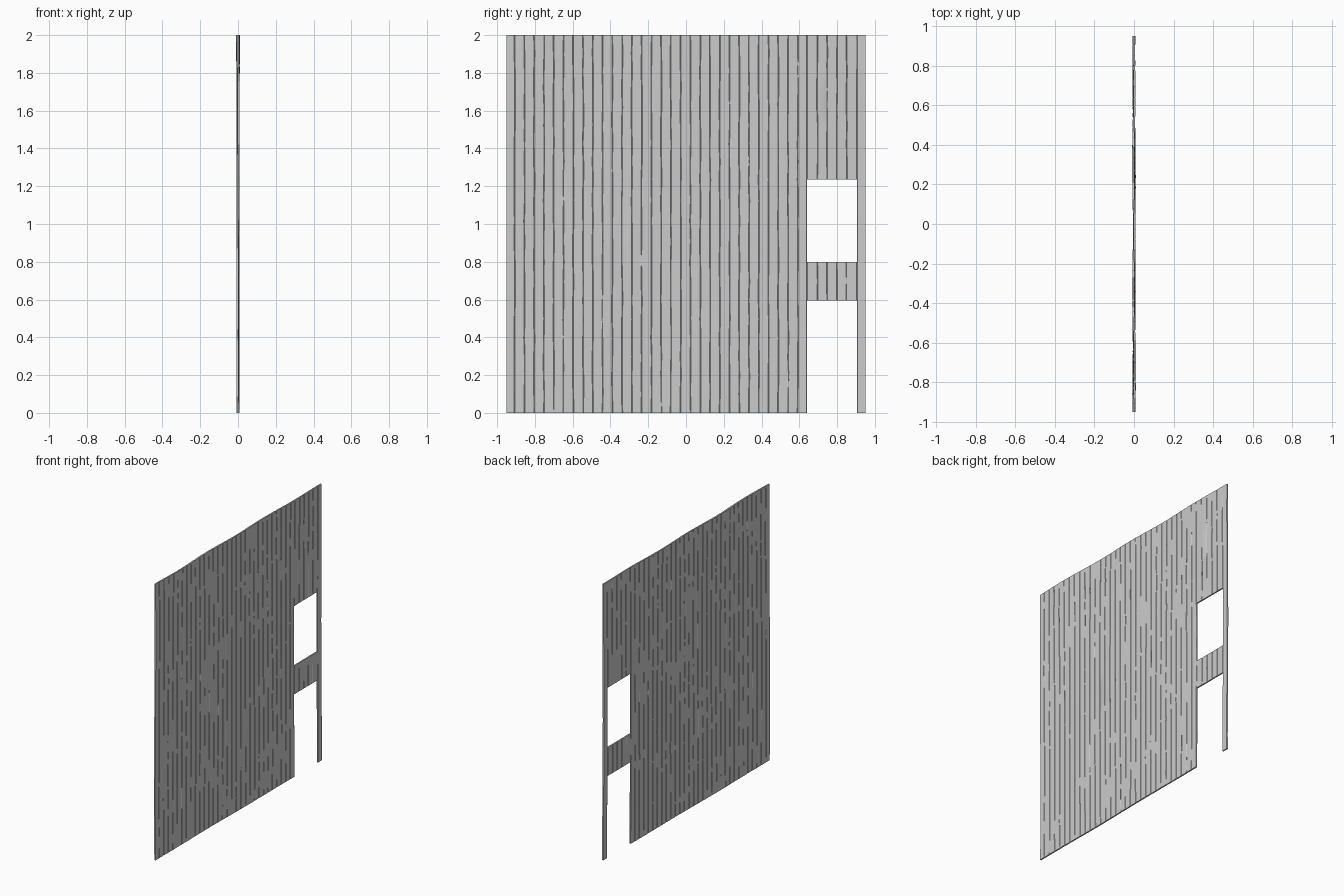
import bpy, bmesh, math, random

if "Cube" in bpy.data.objects:
    bpy.data.objects.remove(bpy.data.objects["Cube"])

random.seed(4)
HALF = 0.005          # half thickness of the boards
GROOVE = 0.0022       # groove depth
GAP = 0.0022          # groove half width
SEAMS = [-0.907 + 0.0517 * k for k in range(36)]
SEAMS[30], SEAMS[35] = 0.640, 0.906
OPEN_Y = (SEAMS[30], SEAMS[35])
OPEN_Z = [(0.0, 0.595), (0.80, 1.235)]


def levels(stops, step):
    """Evenly divide each span between the stops."""
    out = []
    for a, b in zip(stops, stops[1:]):
        n = max(1, round((b - a) / step))
        out += [a + (b - a) * i / n for i in range(n)]
    return out + [stops[-1]]


def warp(y, z):
    """Gentle bowing of the weathered wall."""
    w = 0.0020 * math.sin(3.1 * y + 2.2 * z) + 0.0014 * math.sin(8 * y - 3 * z + 1)
    top = max(0, (z - 1.6) / 0.4) ** 2
    return w + top * 0.003 * math.sin(10 * y + 2)


# Columns across the wall: (y, is_groove, seam index)
cols = [(-0.95, False, None)]
for k, s in enumerate(SEAMS):
    if k in (30, 35):
        cols += [(s - GAP, False, None), (s, True, None), (s + GAP, False, None)]
    else:
        cols += [(s - GAP, False, k), (s, True, k), (s + GAP, False, k)]
cols.append((0.95, False, None))
rows = levels([0.0, 0.595, 0.80, 1.235, 2.0], 0.1)

# Slight wander of every seam along its length
wander = [[random.uniform(-0.002, 0.002) for _ in rows] for _ in SEAMS]
tilt = [[random.uniform(-0.0007, 0.0007) for _ in rows] for _ in cols]

bm = bmesh.new()
grid = {}
for i, (y, groove, k) in enumerate(cols):
    for j, z in enumerate(rows):
        yy = y + (wander[k][j] if k is not None else 0)
        h = HALF - (GROOVE if groove else 0)
        for side in (1, -1):
            grid[side, i, j] = bm.verts.new((warp(yy, z) + tilt[i][j] + side * h, yy, z))


def solid(i, j):
    """True where the wall is not cut by an opening."""
    if not (0 <= i < len(cols) - 1 and 0 <= j < len(rows) - 1):
        return False
    yc = (cols[i][0] + cols[i + 1][0]) / 2
    zc = (rows[j] + rows[j + 1]) / 2
    inside = OPEN_Y[0] < yc < OPEN_Y[1] and any(a < zc < b for a, b in OPEN_Z)
    return not inside


# Boards on both sides, plus rims around the outline and the openings
for i in range(len(cols) - 1):
    for j in range(len(rows) - 1):
        if not solid(i, j):
            continue
        ring = [(i, j), (i + 1, j), (i + 1, j + 1), (i, j + 1)]
        bm.faces.new([grid[1, a, b] for a, b in ring])
        bm.faces.new([grid[-1, a, b] for a, b in reversed(ring)])
        near = [(i, j - 1), (i + 1, j), (i, j + 1), (i - 1, j)]
        for e in range(4):
            if not solid(*near[e]):
                p, q = ring[e], ring[(e + 1) % 4]
                bm.faces.new([grid[(1, *q)], grid[(1, *p)],
                              grid[(-1, *p)], grid[(-1, *q)]])

bmesh.ops.delete(bm, geom=[v for v in bm.verts if not v.link_faces], context='VERTS')
bmesh.ops.recalc_face_normals(bm, faces=bm.faces)
mesh = bpy.data.meshes.new("plank_wall")
bm.to_mesh(mesh)
bm.free()
wall = bpy.data.objects.new("plank_wall", mesh)
bpy.context.collection.objects.link(wall)
bpy.context.view_layer.objects.active = wall
wall.select_set(True)
bpy.ops.object.shade_smooth_by_angle(angle=math.radians(25))
